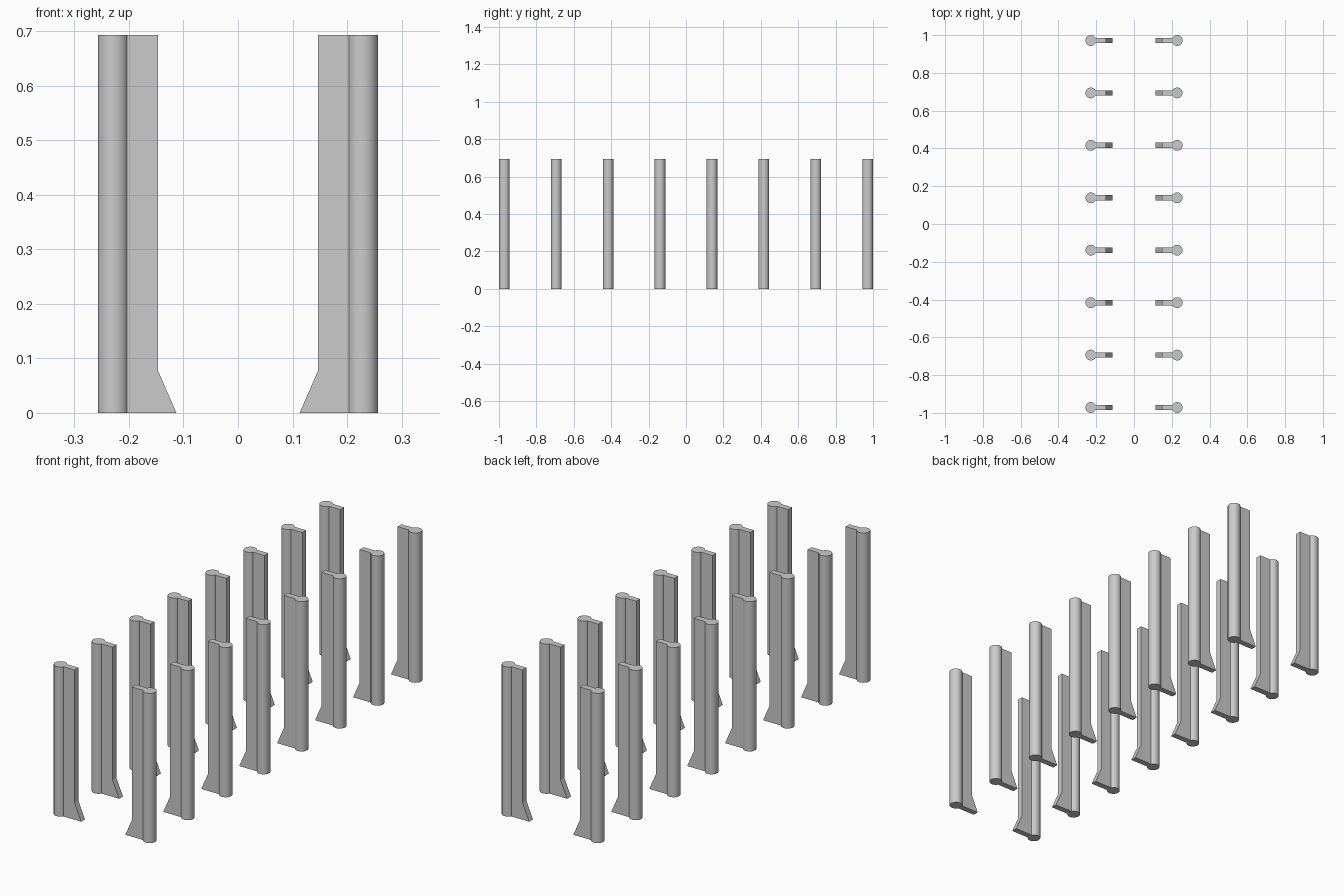
import bpy
import bmesh
from mathutils import Vector

if "Cube" in bpy.data.objects:
    bpy.data.objects.remove(bpy.data.objects["Cube"])

H = 0.693            # post height
R = 0.0285           # post radius
CX = 0.2285          # post centre, distance from the middle
FIN = 0.028          # fin thickness
COUNT = 8
Y0 = -1 + R
STEP = 2 * (1 - R) / (COUNT - 1)


def repeat(obj):
    """Row of copies along y, mirrored to the other side."""
    arr = obj.modifiers.new("row", 'ARRAY')
    arr.count = COUNT
    arr.use_relative_offset = False
    arr.use_constant_offset = True
    arr.constant_offset_displace = (0, STEP, 0)
    mir = obj.modifiers.new("both_sides", 'MIRROR')
    mir.use_axis = (True, False, False)
    mir.use_mirror_merge = False


def new_object(name, bm):
    bmesh.ops.recalc_face_normals(bm, faces=bm.faces)
    mesh = bpy.data.meshes.new(name)
    bm.to_mesh(mesh)
    bm.free()
    obj = bpy.data.objects.new(name, mesh)
    bpy.context.collection.objects.link(obj)
    return obj


# Round posts
bpy.ops.mesh.primitive_cylinder_add(vertices=32, radius=R, depth=H,
                                    location=(CX, Y0, H / 2))
posts = bpy.context.object
posts.name = "round_posts"
bpy.ops.object.transform_apply(location=True)
bpy.ops.object.shade_smooth_by_angle()
repeat(posts)

# Flat fins with a flared foot, facing the middle
profile = [(CX - 0.0248, 0), (0.113, 0), (0.147, 0.078), (0.147, H), (CX - 0.0248, H)]
bm = bmesh.new()
face = bm.faces.new([bm.verts.new((x, Y0 - FIN / 2, z)) for x, z in profile])
ext = bmesh.ops.extrude_face_region(bm, geom=[face])
side = [g for g in ext["geom"] if isinstance(g, bmesh.types.BMVert)]
bmesh.ops.translate(bm, verts=side, vec=Vector((0, FIN, 0)))
repeat(new_object("flared_fins", bm))
